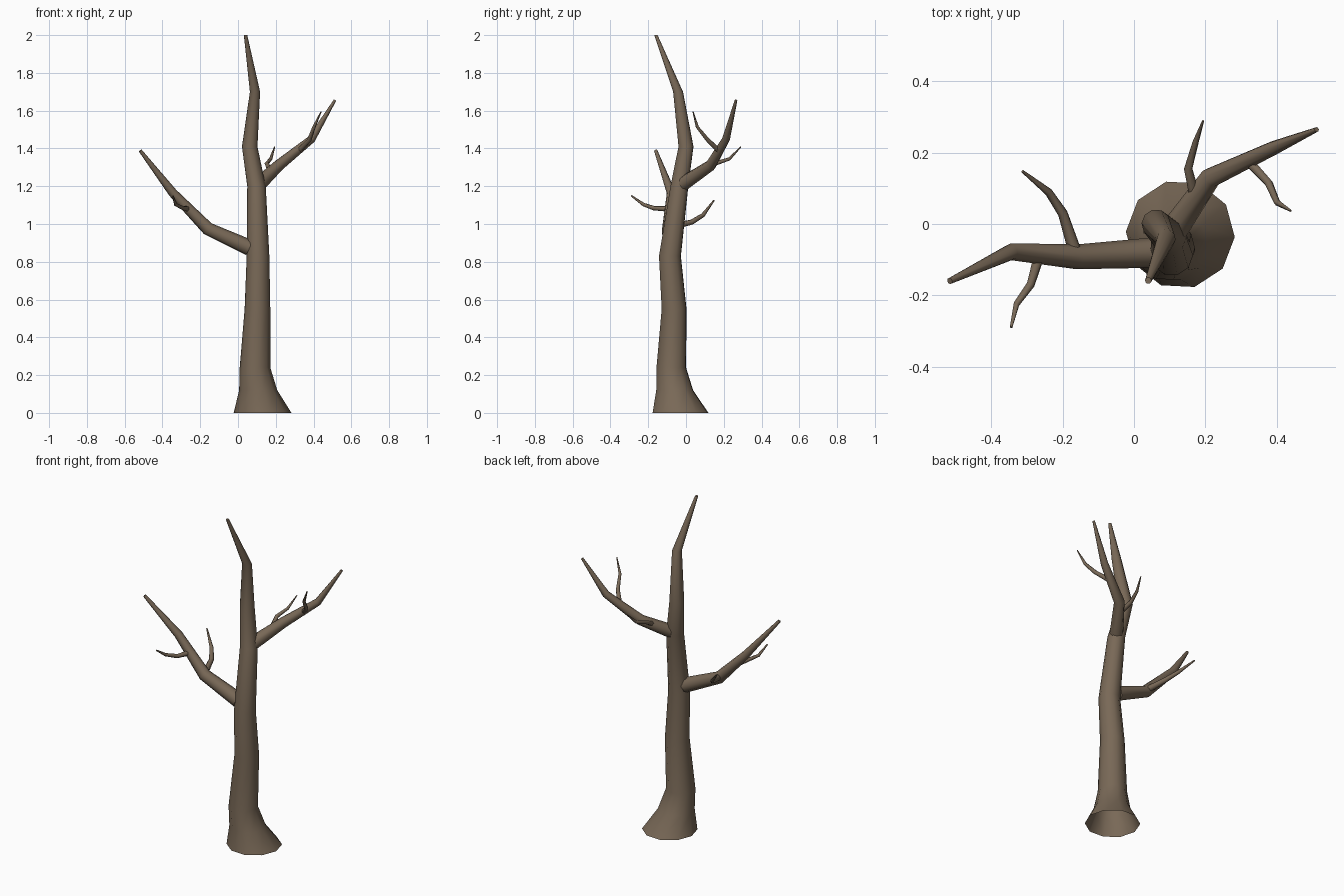
import bpy, bmesh, math
from mathutils import Vector

if "Cube" in bpy.data.objects:
    bpy.data.objects.remove(bpy.data.objects["Cube"])

bark = bpy.data.materials.new("brown_bark")
bark.diffuse_color = (0.19, 0.14, 0.095, 1)
bark.use_nodes = True
bark.node_tree.nodes["Principled BSDF"].inputs["Base Color"].default_value = bark.diffuse_color


def limb(name, pts, sides, flat_rings=False, cap_start=True):
    """Tapered tube through (x, y, z, radius) points."""
    bm = bmesh.new()
    P = [Vector(p[:3]) for p in pts]
    rings = []
    u = Vector((1, 0, 0)) if flat_rings else None
    for i, p in enumerate(P):
        # tangent is the average of the neighbouring directions
        d_in = (P[i] - P[i - 1]).normalized() if i else Vector()
        d_out = (P[i + 1] - P[i]).normalized() if i < len(P) - 1 else Vector()
        t = Vector((0, 0, 1)) if flat_rings else (d_in + d_out).normalized()
        if u is None:
            u = t.orthogonal()
        u = (u - t * u.dot(t)).normalized()
        v = t.cross(u)
        ring = []
        for k in range(sides):
            a = 2 * math.pi * k / sides - 0.05
            ring.append(bm.verts.new(p + (u * math.cos(a) + v * math.sin(a)) * pts[i][3]))
        rings.append(ring)
    for a, b in zip(rings, rings[1:]):
        for k in range(sides):
            n = (k + 1) % sides
            bm.faces.new((a[k], a[n], b[n], b[k])).smooth = True
    bm.faces.new(rings[-1])
    if cap_start:
        bm.faces.new(rings[0][::-1])
    me = bpy.data.meshes.new(name)
    bm.to_mesh(me)
    bm.free()
    me.materials.append(bark)
    ob = bpy.data.objects.new(name, me)
    bpy.context.collection.objects.link(ob)


# trunk with flared, open foot
limb("trunk", [
    (.13, -.029, 0, .153), (.107, -.06, .12, .101), (.09, -.078, .24, .081),
    (.103, -.063, .55, .068), (.106, -.085, .83, .06), (.098, -.035, 1.2, .049),
    (.062, 0, 1.41, .041), (.09, -.042, 1.70, .027), (.04, -.159, 2.0, .009)],
    10, flat_rings=True, cap_start=False)

# main branches
limb("left_branch", [
    (.06, -.08, .875, .043), (-.16, -.092, .975, .035),
    (-.345, -.078, 1.165, .024), (-.517, -.16, 1.388, .009)], 8)
limb("right_branch", [
    (.11, -.02, 1.21, .039), (.215, .13, 1.31, .03),
    (.39, .212, 1.45, .021), (.513, .265, 1.655, .007)], 8)

# twigs
limb("left_back_twig", [
    (-.165, -.08, .985, .019), (-.2, .03, 1.01, .014),
    (-.24, .09, 1.047, .011), (-.313, .148, 1.125, .004)], 6)
limb("left_front_twig", [
    (-.265, -.085, 1.08, .016), (-.29, -.17, 1.084, .012),
    (-.33, -.225, 1.103, .009), (-.345, -.29, 1.15, .004)], 6)
limb("right_back_twig", [
    (.17, .08, 1.28, .015), (.152, .155, 1.32, .012),
    (.173, .23, 1.345, .009), (.194, .29, 1.408, .003)], 6)
limb("right_front_twig", [
    (.325, .172, 1.39, .015), (.378, .115, 1.445, .012),
    (.402, .06, 1.513, .009), (.44, .037, 1.595, .003)], 6)
